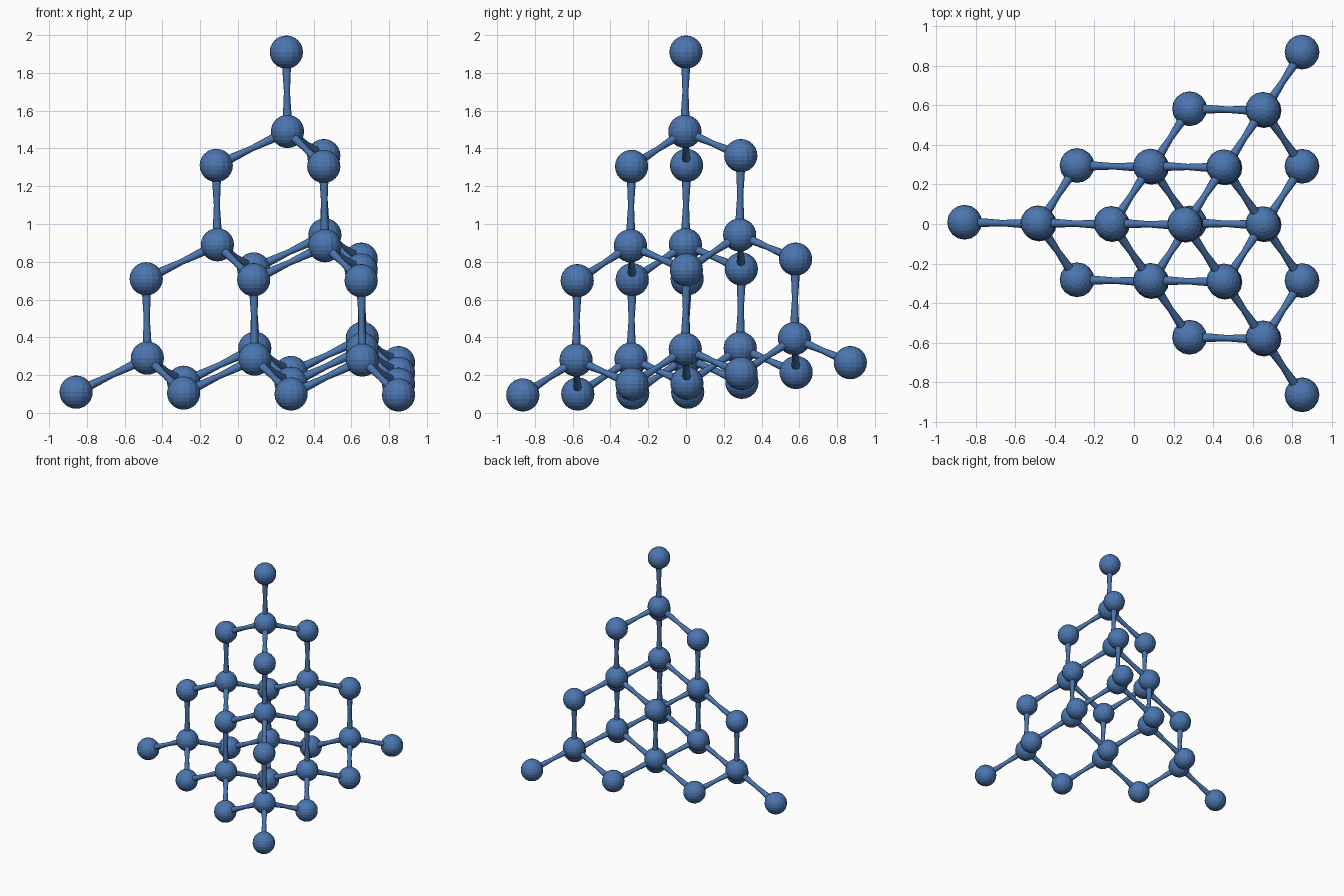
import bpy
import bmesh
from mathutils import Vector

cube = bpy.data.objects.get("Cube")
if cube:
    bpy.data.objects.remove(cube)

# Single blue material
blue = bpy.data.materials.new("steel blue")
blue.use_nodes = True
colour = (0.07, 0.18, 0.43, 1)
blue.diffuse_color = colour
blue.node_tree.nodes["Principled BSDF"].inputs["Base Color"].default_value = colour

# Lattice: apex ball, first hub under it, and the three edge directions
APEX = Vector((0.256, 0.0, 1.91))
HUB = Vector((0.262, -0.006, 1.49))
EDGES = [Vector((-0.371, 0.003, -0.60)),
         Vector((0.198, 0.29, -0.548)),
         Vector((0.198, -0.288, -0.605))]
BALL_RADIUS = 0.088
END_RADIUS, WAIST_RADIUS = 0.023, 0.016


def steps(depth):
    """All index triples of a tetrahedral stack with the given depth."""
    return [(i, j, k) for i in range(depth + 1) for j in range(depth + 1 - i)
            for k in range(depth + 1 - i - j)]


def place(origin, idx):
    return origin + sum((e * n for e, n in zip(EDGES, idx)), Vector())


def ball_mesh():
    bm = bmesh.new()
    bmesh.ops.create_uvsphere(bm, u_segments=16, v_segments=12, radius=BALL_RADIUS)
    mesh = bpy.data.meshes.new("ball")
    bm.to_mesh(mesh)
    bm.free()
    mesh.materials.append(blue)
    return mesh


def add_rod(name, a, b):
    """Slim rod between two points, slightly flared at both ends."""
    axis = b - a
    turn = axis.to_track_quat('Z', 'Y')
    bm = bmesh.new()
    profile = [(0.0, END_RADIUS), (0.2, END_RADIUS), (0.5, WAIST_RADIUS),
               (0.8, END_RADIUS), (1.0, END_RADIUS)]
    rings = []
    for t, r in profile:
        ring = bmesh.ops.create_circle(bm, segments=8, radius=r)["verts"]
        for v in ring:
            v.co = a + axis * t + turn @ v.co
        rings.append(ring)
    for lower, upper in zip(rings, rings[1:]):
        for n in range(8):
            m = (n + 1) % 8
            bm.faces.new((lower[n], lower[m], upper[m], upper[n]))
    bmesh.ops.recalc_face_normals(bm, faces=bm.faces)
    for f in bm.faces:
        f.smooth = True
    mesh = bpy.data.meshes.new(name)
    bm.to_mesh(mesh)
    bm.free()
    mesh.materials.append(blue)
    bpy.context.collection.objects.link(bpy.data.objects.new(name, mesh))


# Balls: outer stack of four layers, and hubs in three layers
ball = ball_mesh()
for name, origin, depth in (("outer_ball", APEX, 3), ("hub_ball", HUB, 2)):
    for idx in steps(depth):
        obj = bpy.data.objects.new(name, ball)
        obj.location = place(origin, idx)
        bpy.context.collection.objects.link(obj)

# Rods: each hub joins the ball above it and three below
for i, j, k in steps(2):
    hub = place(HUB, (i, j, k))
    for idx in ((i, j, k), (i + 1, j, k), (i, j + 1, k), (i, j, k + 1)):
        add_rod("rod", hub, place(APEX, idx))
